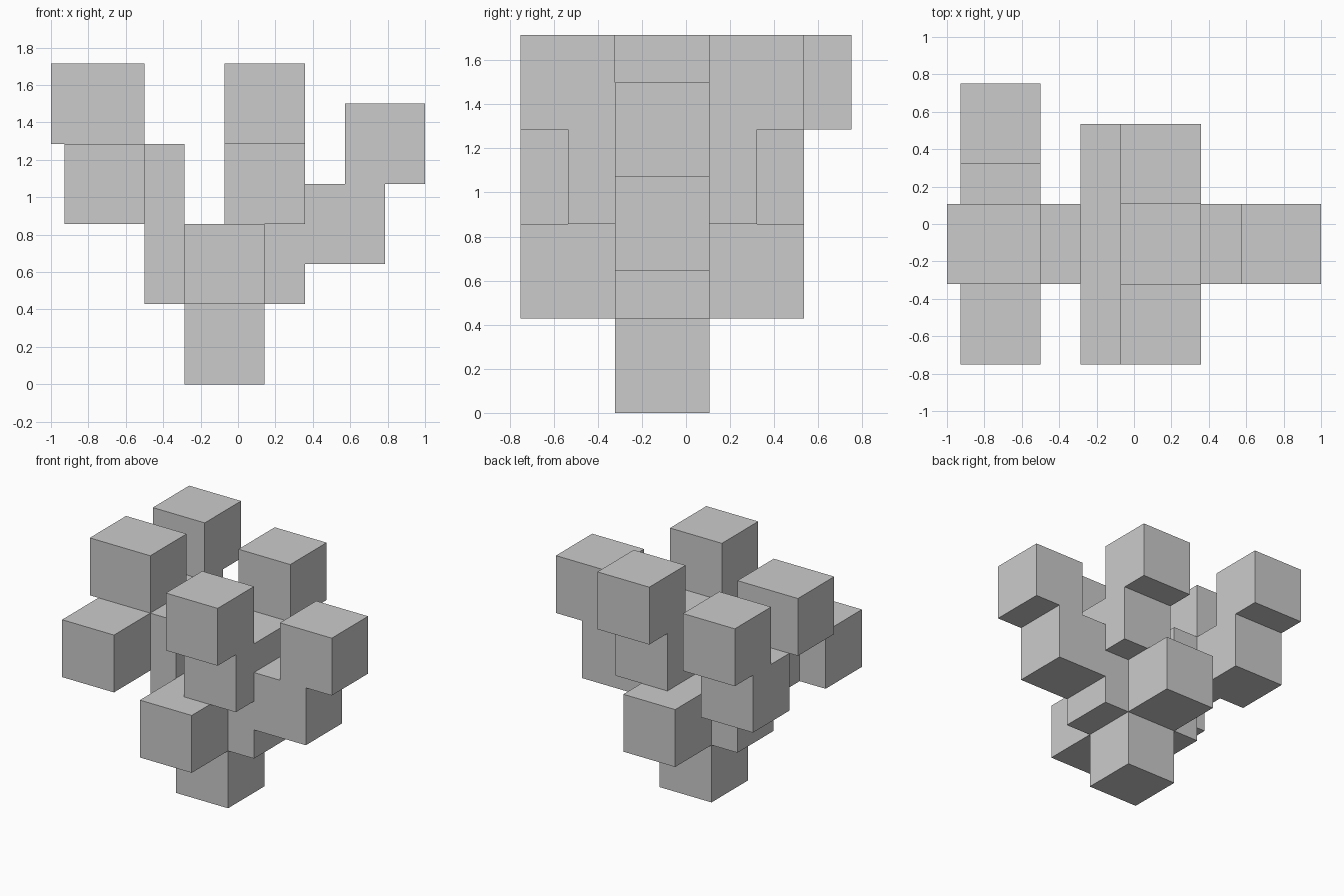
import bpy
import bmesh
from mathutils import Matrix, Vector

if "Cube" in bpy.data.objects:
    bpy.data.objects.remove(bpy.data.objects["Cube"])

U = 3 / 14                              # half a block edge
ORIGIN = Vector((-U / 3, -U / 2, 0))    # trunk axis relative to the centre


def block(name, low, size=(2, 2, 2)):
    """Box from its lowest corner and size, both in half-block units."""
    low, size = Vector(low) * U, Vector(size) * U
    bm = bmesh.new()
    bmesh.ops.create_cube(bm, size=1, matrix=Matrix.Diagonal((*size, 1)))
    mesh = bpy.data.meshes.new(name)
    bm.to_mesh(mesh)
    bm.free()
    obj = bpy.data.objects.new(name, mesh)
    obj.location = ORIGIN + low + size / 2
    bpy.context.collection.objects.link(obj)
    return obj


# Trunk and the cross of blocks resting on it
block("trunk", (-1, -1, 0))
block("cross_bar", (-2, -1, 2), (4, 2, 2))
for side, y in (("front", -3), ("back", 1)):
    block(side + "_cross_block", (-1, y, 2))

# Front and back branches stepping outwards
for side, y_lower, y_upper in (("front", -2, -3), ("back", 0, 1)):
    block(side + "_branch_lower", (0, y_lower, 4))
    block(side + "_branch_upper", (0, y_upper, 6))

# Right branch
block("right_branch_lower", (2, -1, 3))
block("right_branch_upper", (3, -1, 5))

# Left branch: stem with side twigs and a slightly wider cap
block("left_branch_stem", (-3, -1, 4))
block("left_branch_cap", (-13 / 3, -1, 6), (7 / 3, 2, 2))
block("left_front_twig", (-4, -3, 4))
block("left_back_twig_lower", (-4, 1, 4))
block("left_back_twig_upper", (-4, 2, 6))
